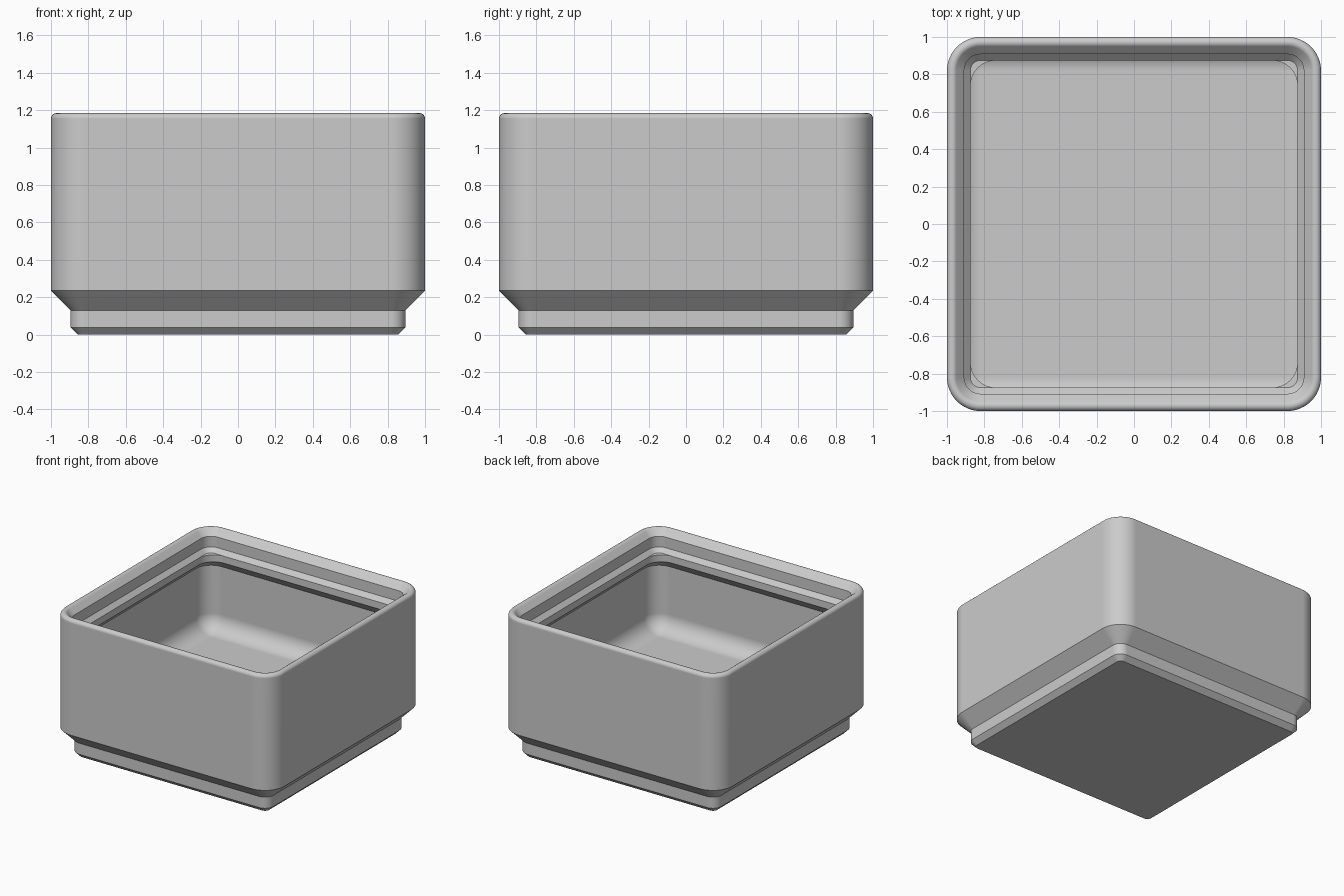
import bpy, bmesh
from math import sin, cos, pi

default = bpy.data.objects.get("Cube")
if default:
    bpy.data.objects.remove(default, do_unlink=True)

GREY = (0.6, 0.6, 0.6, 1)
plastic = bpy.data.materials.new("grey plastic")
plastic.use_nodes = True
plastic.diffuse_color = GREY
plastic.node_tree.nodes["Principled BSDF"].inputs["Base Color"].default_value = GREY

SEGMENTS = 12       # per rounded corner


def ring(bm, half, radius, z):
    """Rounded square of vertices, counter-clockwise."""
    verts = []
    c = half - radius
    for k, (sx, sy) in enumerate(((1, 1), (-1, 1), (-1, -1), (1, -1))):
        for i in range(SEGMENTS + 1):
            a = (k + i / SEGMENTS) * pi / 2
            verts.append(bm.verts.new((sx * c + radius * cos(a), sy * c + radius * sin(a), z)))
    return verts


def loft(name, profile, cap_start=False, cap_end=False):
    """Skin a list of (half width, corner radius, height) sections."""
    bm = bmesh.new()
    rings = [ring(bm, *section) for section in profile]
    n = len(rings[0])
    for low, high in zip(rings, rings[1:]):
        for i in range(n):
            j = (i + 1) % n
            bm.faces.new((low[i], low[j], high[j], high[i]))
    if cap_start:
        bm.faces.new(rings[0][::-1])
    if cap_end:
        bm.faces.new(rings[-1])
    mesh = bpy.data.meshes.new(name)
    bm.to_mesh(mesh)
    bm.free()
    mesh.materials.append(plastic)
    obj = bpy.data.objects.new(name, mesh)
    bpy.context.collection.objects.link(obj)
    bpy.ops.object.select_all(action="DESELECT")
    obj.select_set(True)
    bpy.context.view_layer.objects.active = obj
    bpy.ops.object.shade_smooth_by_angle(angle=pi / 6)
    normals = obj.modifiers.new("flat sides", "WEIGHTED_NORMAL")
    normals.keep_sharp = True
    return obj


# Stepped foot that nests into a matching rim
OUTER_R, FOOT_TOP = 0.18, 0.235
loft("foot", [(0.856, 0.039, 0), (0.895, 0.077, 0.039), (0.895, 0.077, 0.13),
              (1, OUTER_R, FOOT_TOP)], cap_start=True)

# Outer wall and rounded rim
RIM = 0.029
profile = [(1, OUTER_R, FOOT_TOP)]
for i in range(9):
    a = i / 8 * pi * 0.75
    shift = RIM * (1 - cos(a))
    profile.append((1 - shift, OUTER_R - shift, 1.155 + RIM * sin(a)))

# Stepped inner lip, corner ledge and overhang
profile += [(0.908, 0.088, 1.133), (0.908, 0.088, 1.046), (0.875, 0.055, 1.012),
            (0.874, 0.135, 1.011), (0.874, 0.135, 0.954), (0.954, 0.135, 0.874)]

# Inner wall curving into the floor
FLOOR, FILLET = 0.345, 0.135
for i in range(11):
    a = i / 10 * pi / 2
    r = FILLET * cos(a)
    profile.append((0.954 - FILLET + r, max(r, 0.002), FLOOR + FILLET * (1 - sin(a))))
loft("bin_body", profile, cap_end=True)
